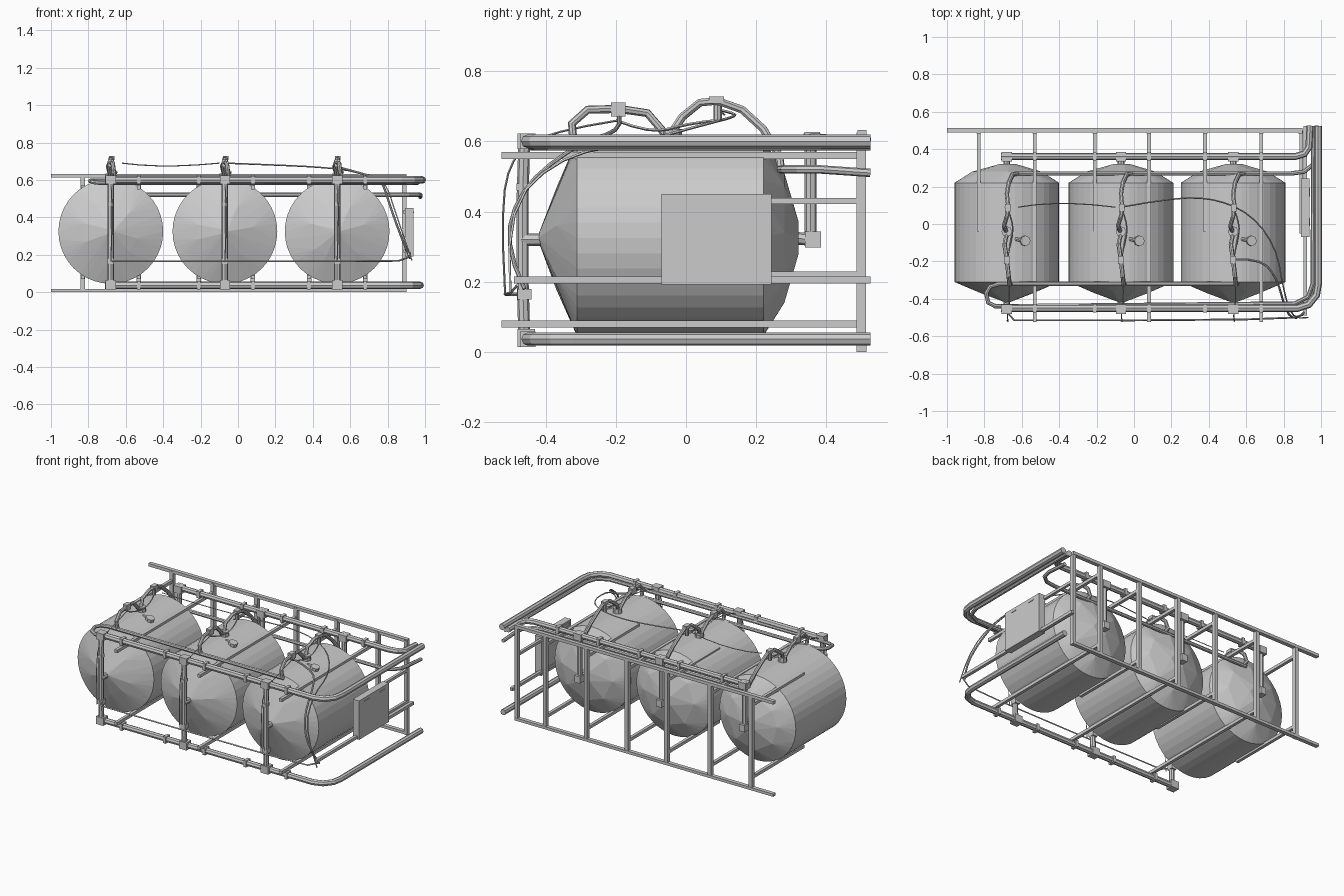
import bpy, bmesh, math, random
from mathutils import Vector

random.seed(4)
TANK_X = (-0.68, -0.07, 0.53)
POST_X = (-0.83, -0.53, -0.21, 0.08, 0.38, 0.68, 0.89)


def finish(name, bm):
    me = bpy.data.meshes.new(name)
    bm.to_mesh(me)
    bm.free()
    ob = bpy.data.objects.new(name, me)
    bpy.context.collection.objects.link(ob)
    return ob


def box(name, lo, hi):
    bm = bmesh.new()
    bmesh.ops.create_cube(bm, size=1)
    for v in bm.verts:
        v.co = Vector([(a + b) / 2 + c * (b - a) for a, b, c in zip(lo, hi, v.co)])
    return finish(name, bm)


def block(name, c, s):
    return box(name, [a - b / 2 for a, b in zip(c, s)], [a + b / 2 for a, b in zip(c, s)])


def tube(name, pts, r, smooth_path=False):
    cu = bpy.data.curves.new(name, 'CURVE')
    cu.dimensions = '3D'
    cu.bevel_depth = r
    cu.bevel_resolution = 0 if r < 0.006 else 2
    cu.use_fill_caps = True
    cu.resolution_u = 3
    sp = cu.splines.new('NURBS' if smooth_path else 'POLY')
    sp.points.add(len(pts) - 1)
    for p, co in zip(sp.points, pts):
        p.co = (*co, 1)
    if smooth_path:
        sp.order_u = 3
        sp.use_endpoint_u = True
    sp.use_smooth = False
    ob = bpy.data.objects.new(name, cu)
    bpy.context.collection.objects.link(ob)
    bpy.ops.object.select_all(action='DESELECT')
    ob.select_set(True)
    bpy.context.view_layer.objects.active = ob
    bpy.ops.object.convert(target='MESH')
    return ob


def tank(name, x):
    # hull of round rims and sparse faceted end caps
    bm = bmesh.new()
    for y, r, n, jitter in ((-0.31, 0.28, 40, 0), (0.22, 0.28, 40, 0),
                            (-0.37, 0.145, 7, 0.3), (-0.42, 0.012, 3, 0),
                            (0.28, 0.185, 8, 0.2), (0.32, 0.05, 5, 0)):
        for i in range(n):
            a = 2 * math.pi * (i + random.uniform(-jitter, jitter)) / n
            bm.verts.new((x + r * math.cos(a), y, 0.325 + r * math.sin(a)))
    bmesh.ops.convex_hull(bm, input=bm.verts[:])
    bmesh.ops.recalc_face_normals(bm, faces=bm.faces[:])
    finish(name, bm)


def corner_run(x0, y, z, xe, z_end=None):
    # straight run along x, rounded corner, then backwards along y
    ze = z if z_end is None else z_end
    return [(x0, y, z), (xe - 0.11, y, z), (xe - 0.05, y + 0.02, z),
            (xe - 0.01, y + 0.07, z), (xe, y + 0.13, (z + ze) / 2), (xe, 0.525, ze)]


# tanks with their own pipework
for i, x in enumerate(TANK_X):
    tank(f"tank_{i}", x)
    tube(f"tank_lug_{i}", [(x + 0.09, -0.09, 0.57), (x + 0.10, -0.09, 0.605)], 0.028)
    tube(f"tank_lug_neck_{i}", [(x + 0.04, -0.08, 0.598), (x + 0.1, -0.09, 0.595)], 0.01)

    # front riser, tees and nozzle
    tube(f"front_riser_{i}", [(x, -0.46, 0.03), (x, -0.465, 0.2), (x, -0.465, 0.45),
                              (x, -0.46, 0.61)], 0.017)
    block(f"front_tee_low_{i}", (x, -0.455, 0.04), (0.055, 0.05, 0.05))
    block(f"front_tee_high_{i}", (x, -0.455, 0.6), (0.055, 0.05, 0.045))
    block(f"front_riser_valve_{i}", (x, -0.46, 0.165), (0.035, 0.04, 0.03))
    block(f"front_riser_clip_{i}", (x, -0.465, 0.47), (0.03, 0.035, 0.02))
    tube(f"front_nozzle_{i}", [(x, -0.47, 0.32), (x, -0.39, 0.32)], 0.018)

    # rear drop pipe and nozzle
    tube(f"rear_drop_{i}", [(x, 0.355, 0.31), (x, 0.355, 0.61)], 0.017)
    block(f"rear_tee_{i}", (x, 0.36, 0.6), (0.055, 0.05, 0.045))
    block(f"rear_elbow_{i}", (x, 0.362, 0.32), (0.04, 0.045, 0.045))
    tube(f"rear_nozzle_{i}", [(x, 0.3, 0.325), (x, 0.36, 0.32)], 0.018)

    # two arched hoses over the top with valves
    tube(f"front_arch_{i}", [(x + 0.02, -0.32, 0.595), (x + 0.015, -0.325, 0.65), (x + 0.01, -0.28, 0.69),
                             (x, -0.19, 0.692), (x - 0.012, -0.11, 0.68), (x, -0.05, 0.61)], 0.012)
    tube(f"rear_arch_{i}", [(x, -0.05, 0.61), (x - 0.015, -0.01, 0.67), (x, 0.04, 0.71),
                            (x + 0.008, 0.09, 0.715), (x, 0.16, 0.69), (x + 0.01, 0.22, 0.635),
                            (x + 0.03, 0.265, 0.56), (x + 0.06, 0.27, 0.52)], 0.012)
    block(f"front_arch_valve_{i}", (x, -0.193, 0.69), (0.03, 0.042, 0.04))
    block(f"rear_arch_valve_{i}", (x + 0.004, 0.087, 0.718), (0.03, 0.042, 0.02))
    tube(f"valve_stem_{i}", [(x, 0.09, 0.66), (x, 0.09, 0.72)], 0.012)
    tube(f"top_port_{i}", [(x, -0.04, 0.59), (x, -0.04, 0.635)], 0.028)
    tube(f"arch_wire_{i}", [(x, 0.09, 0.66), (x + 0.04, 0, 0.65), (x + 0.02, -0.1, 0.62),
                            (x, -0.2, 0.66)], 0.004, True)
    tube(f"riser_wire_{i}", [(x, -0.19, 0.66), (x + 0.02, -0.38, 0.63), (x, -0.49, 0.57),
                             (x + 0.01, -0.53, 0.42), (x, -0.515, 0.165)], 0.003, True)

# long manifolds that all turn back along the right side
tube("front_low_manifold", corner_run(-0.71, -0.45, 0.037, 0.975), 0.019)
tube("front_high_manifold", corner_run(-0.71, -0.45, 0.6, 0.985), 0.02)
tube("rear_high_manifold", [(-0.71, 0.36, 0.605), (0.86, 0.36, 0.605), (0.91, 0.375, 0.603),
                            (0.935, 0.41, 0.6), (0.94, 0.525, 0.595)], 0.019)
tube("rear_arch_manifold", [(-0.64, 0.27, 0.52), (0.84, 0.27, 0.52), (0.91, 0.28, 0.52),
                            (0.96, 0.32, 0.52), (0.975, 0.38, 0.52), (0.975, 0.525, 0.51)], 0.012)
tube("front_arch_manifold", [(0.56, -0.32, 0.595), (-0.72, -0.32, 0.595), (-0.77, -0.335, 0.595),
                             (-0.79, -0.37, 0.595), (-0.78, -0.42, 0.59), (-0.74, -0.44, 0.585),
                             (0.86, -0.425, 0.585), (0.93, -0.39, 0.585), (0.955, -0.32, 0.585),
                             (0.96, 0.525, 0.585)], 0.012)
for y, z in ((-0.45, 0.037), (-0.45, 0.6), (0.36, 0.605)):
    for x in (-0.53, -0.21, 0.08, 0.38, 0.68):
        block("manifold_clip", (x, y, z), (0.02, 0.044, 0.044))

# rear fence with posts and rails
for i, x in enumerate(POST_X):
    box(f"rear_post_{i}", (x - 0.012, 0.485, 0.0), (x + 0.012, 0.512, 0.625))
box("rear_top_rail", (-1.0, 0.488, 0.612), (0.9, 0.514, 0.632))
box("rear_bottom_rail", (-1.0, 0.488, 0.0), (0.9, 0.514, 0.018))

# support beams reaching forward from the posts: alternate short and long
for i, x in enumerate(POST_X[:-1]):
    y0 = -0.525 if i % 2 else -0.04
    for part, z in (("lower", 0.08), ("upper", 0.56)):
        box(f"{part}_beam_{i}", (x - 0.01, y0, z - 0.01), (x + 0.01, 0.5, z + 0.01))

# control cabinet on the right with its brackets
box("cabinet", (0.892, -0.07, 0.192), (0.938, 0.243, 0.45))
for y in (0.01, 0.17):
    box("cabinet_handle", (0.936, y - 0.022, 0.424), (0.942, y + 0.022, 0.43))
for z in (0.43, 0.22):
    box("cabinet_bracket", (0.885, -0.05, z - 0.009), (0.903, 0.5, z + 0.009))
box("side_rail", (0.905, -0.49, 0.195), (0.925, 0.525, 0.215))

# thin cables
tube("front_cable", [(-0.68, -0.47, 0.165), (-0.64, -0.515, 0.165), (0, -0.515, 0.165),
                     (0.6, -0.51, 0.165), (0.86, -0.5, 0.168), (0.92, -0.48, 0.19)], 0.005)
tube("mid_top_cable", [(-0.62, 0.09, 0.69), (-0.4, 0.13, 0.66), (-0.1, 0.09, 0.69)], 0.003, True)
tube("long_top_cable", [(-0.07, 0.09, 0.69), (0.2, 0.14, 0.68), (0.42, 0.14, 0.67),
                        (0.62, 0.06, 0.65), (0.76, -0.12, 0.6), (0.8, -0.36, 0.56),
                        (0.85, -0.52, 0.4), (0.93, -0.5, 0.17)], 0.004, True)
tube("side_cable", [(0.53, -0.19, 0.67), (0.68, -0.18, 0.63), (0.77, -0.3, 0.6),
                    (0.81, -0.47, 0.47), (0.87, -0.52, 0.3), (0.92, -0.46, 0.18)], 0.006, True)
